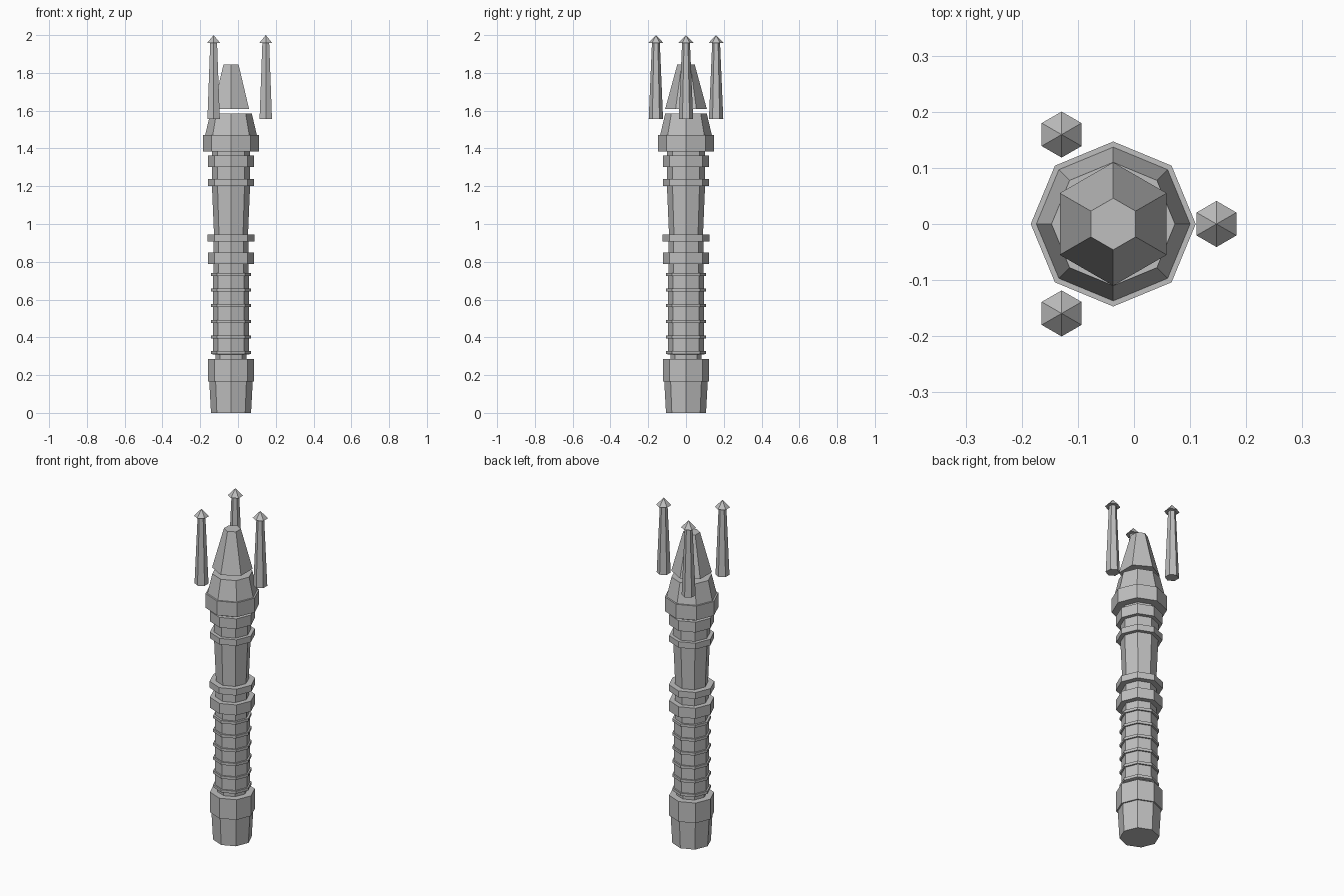
import bpy, bmesh, math

if "Cube" in bpy.data.objects:
    bpy.data.objects.remove(bpy.data.objects["Cube"])

AXIS_X = -0.037  # centre line of the shaft

grey = bpy.data.materials.new("plain grey")
grey.diffuse_color = (0.52, 0.52, 0.52, 1)
grey.use_nodes = True
grey.node_tree.nodes["Principled BSDF"].inputs["Base Color"].default_value = grey.diffuse_color


def lathe(name, profile, sides=8, turn=0.0, x=AXIS_X, y=0.0):
    """Closed flat-sided solid from (radius, height) pairs, bottom to top."""
    bm = bmesh.new()
    rings = []
    for r, z in profile:
        if r == 0:
            rings.append([bm.verts.new((x, y, z))])
        else:
            angles = [turn + 2 * math.pi * i / sides for i in range(sides)]
            rings.append([bm.verts.new((x + r * math.cos(a), y + r * math.sin(a), z))
                          for a in angles])
    for low, high in zip(rings, rings[1:]):
        for i in range(sides):
            j = (i + 1) % sides
            if len(high) == 1:
                bm.faces.new((low[i], low[j], high[0]))
            else:
                bm.faces.new((low[i], low[j], high[j], high[i]))
    bm.faces.new(rings[0][::-1])
    if len(rings[-1]) > 1:
        bm.faces.new(rings[-1])
    mesh = bpy.data.meshes.new(name)
    bm.to_mesh(mesh)
    bm.free()
    mesh.materials.append(grey)
    obj = bpy.data.objects.new(name, mesh)
    bpy.context.collection.objects.link(obj)
    return obj


# Pommel and its collar
lathe("pommel", [(0.106, 0), (0.115, 0.165), (0.123, 0.165), (0.123, 0.285), (0.08, 0.285)])
lathe("pommel_neck", [(0.083, 0.285), (0.083, 0.31)])

# Ribbed grip: shallow grooves between wide bands
grip = [(0.096, 0.31)]
for i in range(6):
    z = 0.312 + i * 0.0825
    if i:
        grip += [(0.096, z)]
    grip += [(0.105, z), (0.105, z + 0.016)]
    if i < 5:
        grip += [(0.096, z + 0.016)]
lathe("grip", grip)

# Middle collars and necks
lathe("grip_neck", [(0.092, 0.74), (0.092, 0.79)])
lathe("middle_collar_low", [(0.123, 0.788), (0.123, 0.85)])
lathe("middle_neck", [(0.092, 0.85), (0.092, 0.907)])
lathe("middle_collar_high", [(0.125, 0.907), (0.125, 0.945)])

# Upper shaft with its two collars
lathe("upper_shaft", [(0.09, 0.945), (0.101, 1.202)])
lathe("upper_collar_low", [(0.123, 1.202), (0.123, 1.238)])
lathe("upper_neck", [(0.101, 1.238), (0.101, 1.302)])
lathe("upper_collar_high", [(0.123, 1.302), (0.123, 1.363)])
lathe("head_neck", [(0.1, 1.363), (0.1, 1.385)])

# Flared head and floating six-sided crystal
lathe("head", [(0.147, 1.385), (0.147, 1.47), (0.137, 1.47), (0.11, 1.585)])
lathe("crystal", [(0.11, 1.61), (0.046, 1.845)], 6, math.pi / 6)

# Three floating prongs with pointed caps
for i in range(3):
    a = 2 * math.pi * i / 3
    lathe("prong_%d" % (i + 1),
          [(0.038, 1.555), (0.021, 1.957), (0.041, 1.957), (0, 2.0)], 6, math.pi / 6,
          AXIS_X + 0.184 * math.cos(a), 0.184 * math.sin(a))
